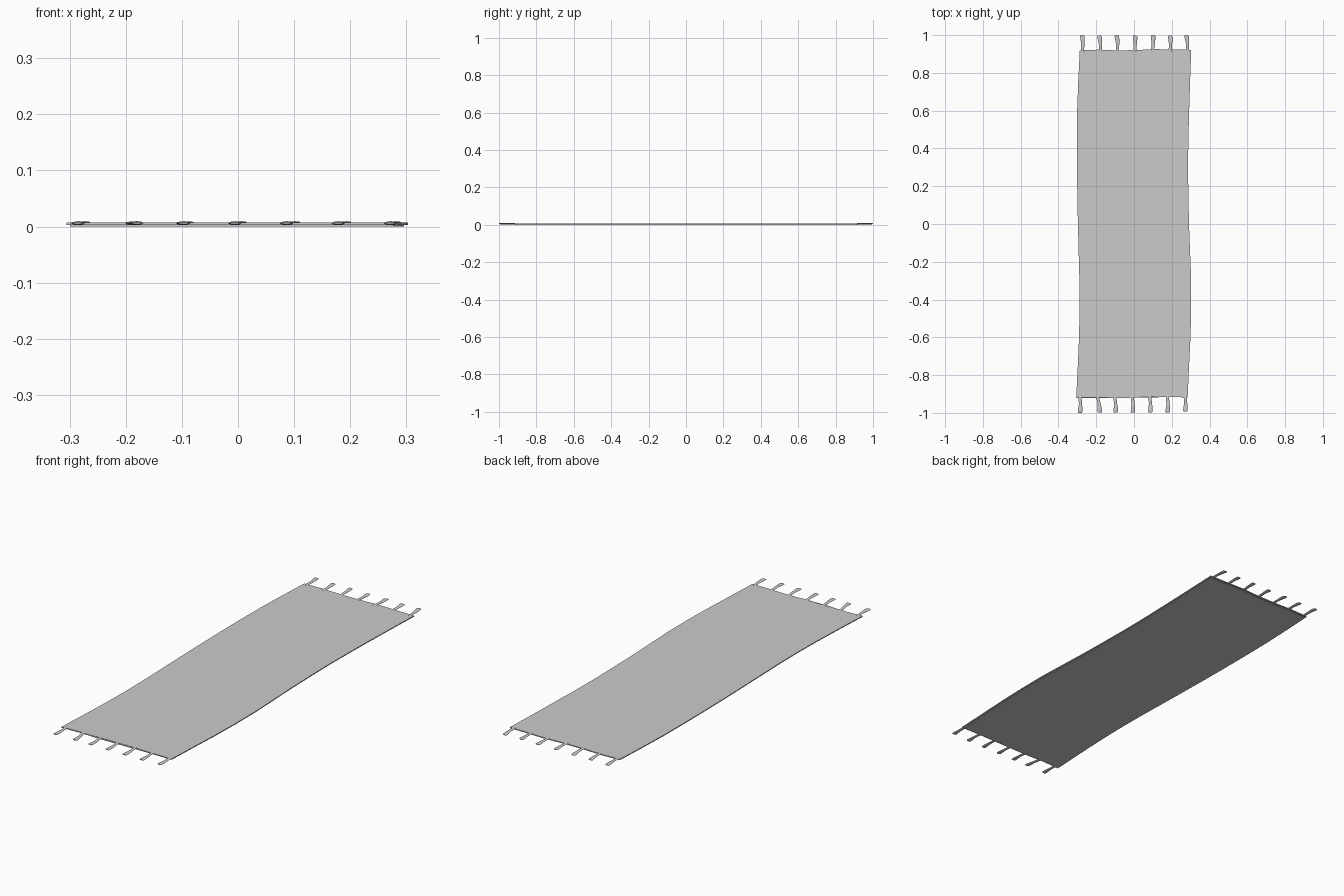
import bpy, bmesh, math

if "Cube" in bpy.data.objects:
    bpy.data.objects.remove(bpy.data.objects["Cube"])

# Wavy outline: (y, left x, right x)
ROWS = [(-0.918, -0.306, 0.284), (-0.76, -0.298, 0.291), (-0.6, -0.291, 0.299),
        (-0.45, -0.288, 0.303), (-0.3, -0.289, 0.303), (-0.15, -0.293, 0.297),
        (0.0, -0.297, 0.291), (0.15, -0.300, 0.288), (0.3, -0.302, 0.286),
        (0.45, -0.302, 0.288), (0.6, -0.301, 0.292), (0.76, -0.295, 0.297),
        (0.922, -0.287, 0.303)]


def make_object(name, bm):
    bmesh.ops.recalc_face_normals(bm, faces=bm.faces[:])
    mesh = bpy.data.meshes.new(name)
    bm.to_mesh(mesh)
    bm.free()
    ob = bpy.data.objects.new(name, mesh)
    bpy.context.collection.objects.link(ob)
    return ob


def loft(name, rings):
    bm = bmesh.new()
    rings = [[bm.verts.new(p) for p in r] for r in rings]
    n = len(rings[0])
    for a, b in zip(rings, rings[1:]):
        for i in range(n):
            j = (i + 1) % n
            bm.faces.new((a[i], a[j], b[j], b[i]))
    bm.faces.new(rings[0])
    bm.faces.new(rings[-1])
    return make_object(name, bm)


def sheet(name, inset, z0, z1):
    rings = []
    for k, (y, l, r) in enumerate(ROWS):
        if k == 0:
            y += inset
        if k == len(ROWS) - 1:
            y -= inset
        l, r = l + inset, r - inset
        ring = []
        # Columns across the width let the short ends ripple slightly
        xs = [l + (r - l) * i / 6 for i in range(7)]
        end = k in (0, len(ROWS) - 1)
        ys = [y + (0.003 * math.sin(i * 1.9) + 0.001 * (i - 3) if end else 0)
              for i in range(7)]
        ring += [(x, yy, z0) for x, yy in zip(xs, ys)]
        ring += [(x, yy, z1) for x, yy in zip(xs[::-1], ys[::-1])]
        rings.append(ring)
    return loft(name, rings)


# Woven top and slightly smaller backing
sheet("rug_top", 0.0, 0.003, 0.0075)
sheet("rug_backing", 0.007, 0.0, 0.0035)


# Tassels: flattened strands that swell toward the tip
def tassel(name, root_x, tip_x, side, tip_y):
    rings = []
    for t, w, h in [(0, 0.009, 0.002), (0.15, 0.008, 0.003), (0.5, 0.0085, 0.003),
                    (0.75, 0.011, 0.0035), (0.94, 0.012, 0.003), (1, 0.009, 0.0015)]:
        x = root_x + (tip_x - root_x) * t + 0.003 * math.sin(t * math.pi)
        y = side * (0.908 + (tip_y - 0.908) * t)
        rings.append([(x + w * math.cos(a), y, 0.006 + h * math.sin(a))
                      for a in [i * math.tau / 8 for i in range(8)]])
    loft(name, rings)


BACK = [(-0.273, -0.275), (-0.179, -0.183), (-0.087, -0.092), (0.002, 0.005),
        (0.096, 0.101), (0.190, 0.191), (0.284, 0.277)]
FRONT = [(-0.287, -0.286), (-0.195, -0.180), (-0.103, -0.097), (-0.010, -0.006),
         (0.083, 0.086), (0.176, 0.178), (0.270, 0.271)]
for i, (a, b) in enumerate(BACK):
    tassel(f"back_tassel_{i + 1}", a, b, 1, 1.0 - 0.003 * (i % 2))
for i, (a, b) in enumerate(FRONT):
    tassel(f"front_tassel_{i + 1}", a, b, -1, 1.0 - 0.006 * (i % 3 == 0 and i > 3) - 0.001 * (i > 0))
